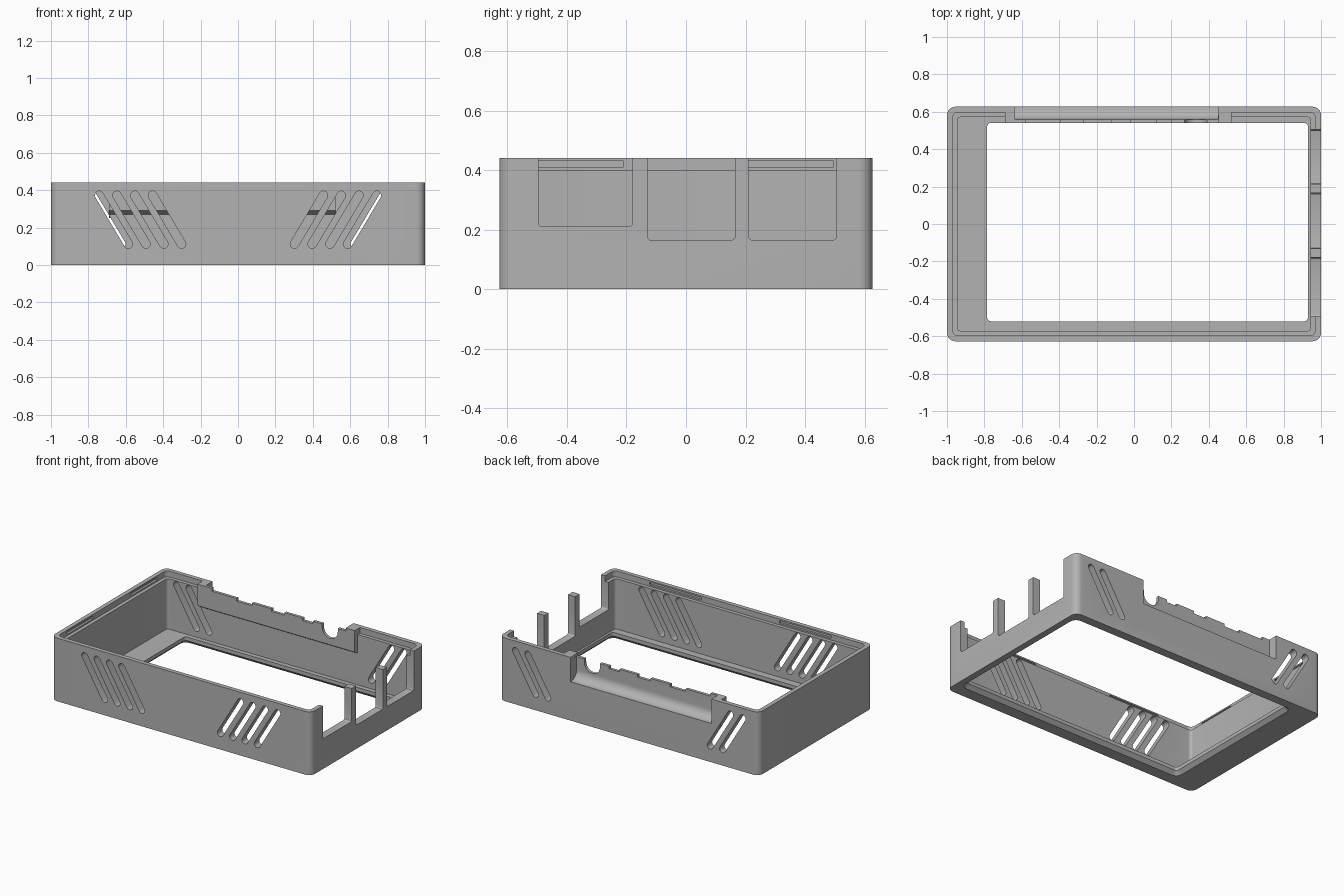
import bpy, bmesh, math
from mathutils import Vector

if "Cube" in bpy.data.objects:
    bpy.data.objects.remove(bpy.data.objects["Cube"])

grey = bpy.data.materials.new("plain_grey")
grey.diffuse_color = (0.45, 0.45, 0.45, 1)
grey.use_nodes = True
grey.node_tree.nodes["Principled BSDF"].inputs["Base Color"].default_value = grey.diffuse_color


def loft(name, rings):
    """Solid through rings that have equal point counts."""
    bm = bmesh.new()
    loops = [[bm.verts.new(p) for p in r] for r in rings]
    n = len(loops[0])
    for a, b in zip(loops, loops[1:]):
        for i in range(n):
            bm.faces.new((a[i], a[(i + 1) % n], b[(i + 1) % n], b[i]))
    bm.faces.new(loops[0][::-1])
    bm.faces.new(loops[-1])
    bmesh.ops.recalc_face_normals(bm, faces=bm.faces)
    me = bpy.data.meshes.new(name)
    bm.to_mesh(me)
    bm.free()
    ob = bpy.data.objects.new(name, me)
    bpy.context.collection.objects.link(ob)
    me.materials.append(grey)
    return ob


def rounded(x0, x1, y0, y1, r, steps=6):
    """Rounded rectangle outline."""
    pts = []
    for cx, cy, a0 in ((x1 - r, y1 - r, 0), (x0 + r, y1 - r, 90),
                       (x0 + r, y0 + r, 180), (x1 - r, y0 + r, 270)):
        for i in range(steps + 1):
            a = math.radians(a0 + 90 * i / steps)
            pts.append((cx + r * math.cos(a), cy + r * math.sin(a)))
    return pts


def along(axis, pts, lo, hi, name="cutter"):
    """Extrude a 2D outline along x, y or z."""
    place = {"x": lambda p, t: (t, p[0], p[1]),
             "y": lambda p, t: (p[0], t, p[1]),
             "z": lambda p, t: (p[0], p[1], t)}[axis]
    return loft(name, [[place(p, t) for p in pts] for t in (lo, hi)])


def box(x0, x1, y0, y1, z0, z1):
    return along("z", [(x0, y0), (x1, y0), (x1, y1), (x0, y1)], z0, z1)


def combine(target, tool, op="DIFFERENCE"):
    m = target.modifiers.new("cut", "BOOLEAN")
    m.operation, m.object, m.solver = op, tool, "EXACT"
    bpy.context.view_layer.objects.active = target
    bpy.ops.object.modifier_apply(modifier=m.name)
    bpy.data.objects.remove(tool)


def slot(top, bottom, y0, y1, r=0.023):
    """Slanted vent slot through a front or back wall."""
    t, b = Vector(top), Vector(bottom)
    a0 = math.atan2(t.y - b.y, t.x - b.x)
    pts = []
    for c, start in ((t, a0 - math.pi / 2), (b, a0 + math.pi / 2)):
        for i in range(9):
            a = start + math.pi * i / 8
            pts.append((c.x + r * math.cos(a), c.y + r * math.sin(a)))
    return along("y", pts, y0, y1)


X, Y, H = 1.0, 0.627, 0.44
WALL, LIP = 0.055, 0.03

# Shell, cavity and stepped lip for the lid
case = along("z", rounded(-X, X, -Y, Y, 0.045), 0, H, "case_shell")
for off, z, r in ((WALL, 0.05, 0.02), (LIP, 0.40, 0.03)):
    combine(case, along("z", rounded(-X + off, X - off, -Y + off, Y - off, r), z, 0.6))

# Display window in the floor, chamfered underneath
combine(case, along("z", rounded(-0.785, 0.93, -0.52, 0.54, 0.02), -0.1, 0.2))
rings = []
for z, g in ((-0.005, 0.03), (0.025, 0.0)):
    rings.append([(x, y, z) for x, y in
                  rounded(-0.785 - g, 0.93 + g, -0.52 - g, 0.54 + g, 0.02 + g)])
combine(case, loft("cutter", rings))

# Vent slots: four per side in front, two per side at the back
for s in (-1, 1):
    for i in range(4):
        x = 0.742 - 0.095 * i
        combine(case, slot((s * x, 0.372), (s * (x - 0.155), 0.112), -0.7, -0.555))
    for x in (0.78, 0.875):
        combine(case, slot((s * x, 0.372), (s * (x - 0.155), 0.112), 0.555, 0.7))

# Thickened block on the inside of the back wall
block = [(0.60, 0.25), (0.572, 0.27), (0.54, 0.29), (0.54, H), (0.60, H)]
combine(case, along("x", block, -0.69, 0.52), "UNION")

# Curved scoop in the outside of the back wall
scoop = [(0.56, 0.6), (0.7, 0.6), (0.7, 0.27)]
for i in range(9):
    a = math.radians(270 - 90 * i / 8)
    scoop.append((0.62 + 0.06 * math.cos(a), 0.33 + 0.06 * math.sin(a)))
combine(case, along("x", scoop, -0.635, 0.45))

# Lowered top edge of the thin back wall, with notches
combine(case, box(-0.58, 0.452, 0.5, 0.58, 0.42, 0.6))
for x0, x1 in ((-0.39, -0.27), (-0.12, -0.02), (0.12, 0.2)):
    combine(case, box(x0, x1, 0.5, 0.58, 0.402, 0.6))

# Round cable notch
notch = [(0.39, 0.6), (0.27, 0.6)]
for i in range(13):
    a = math.pi + math.pi * i / 12
    notch.append((0.33 + 0.06 * math.cos(a), 0.395 + 0.06 * math.sin(a)))
combine(case, along("y", notch, 0.5, 0.58))

# Port openings in the right wall, leaving two posts
for y0, y1, z in ((-0.495, -0.18, 0.21), (-0.13, 0.165, 0.165), (0.21, 0.505, 0.165)):
    combine(case, along("x", rounded(y0, y1, z, 0.8, 0.012, 3), 0.935, 1.1))

# Restore the full thickness of the posts above the lip step
for y0, y1 in ((-0.18, -0.13), (0.165, 0.21)):
    combine(case, box(X - WALL, X - 0.01, y0, y1, 0.36, H), "UNION")

# Snap grooves in the lip of the left and front walls
for s in (-1, 1):
    a, b = sorted((s * 0.21, s * 0.495))
    combine(case, box(-0.985, -0.96, a, b, 0.41, 0.43))
    a, b = sorted((s * 0.3, s * 0.7))
    combine(case, box(a, b, -0.612, -0.587, 0.41, 0.43))

# Smooth rounded corners, crisp edges
bpy.ops.object.select_all(action="DESELECT")
case.select_set(True)
bpy.context.view_layer.objects.active = case
bpy.ops.object.shade_smooth_by_angle(angle=math.radians(30))
